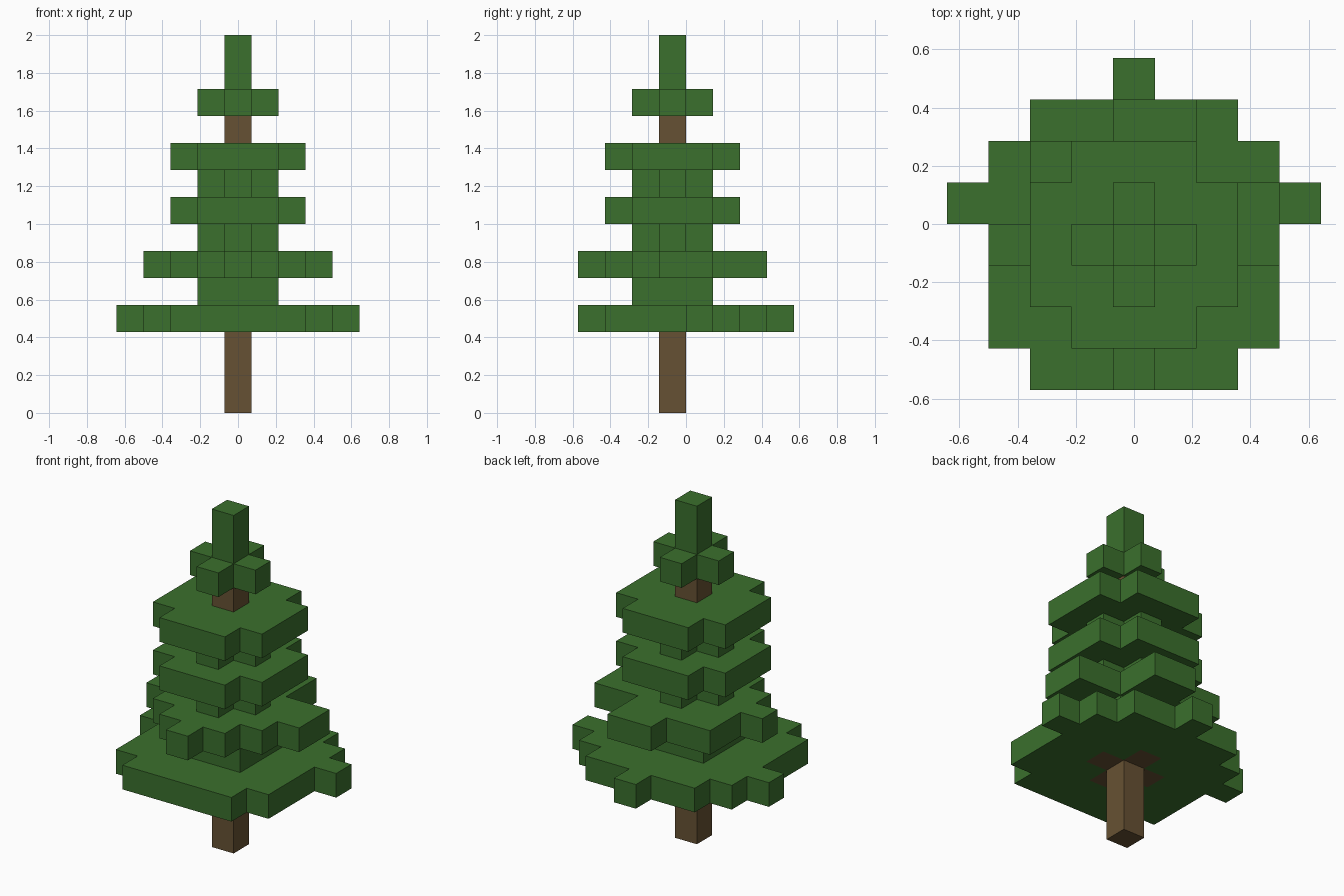
import bpy
import bmesh
from mathutils import Vector

cube = bpy.data.objects.get("Cube")
if cube:
    bpy.data.objects.remove(cube, do_unlink=True)

V = 1 / 7  # block size


def material(name, color):
    mat = bpy.data.materials.new(name)
    mat.diffuse_color = color
    mat.use_nodes = True
    mat.node_tree.nodes["Principled BSDF"].inputs["Base Color"].default_value = color
    return mat


LEAF = material("leaf green", (0.043, 0.162, 0.026, 1))
WOOD = material("bark brown", (0.134, 0.083, 0.033, 1))

# Floor plans, back row first: '#' leaf, 'o' wood, '.' empty
SKIRT = """
....#....
..#####..
.#######.
####o####
.##ooo##.
.###o###.
.#######.
..#####..
"""
WIDE = """
....##...
..####...
..######.
.#######.
..#####..
...###...
....#....
"""
ROUND = """
.###.
#####
#####
#####
.###.
"""
BLOCK = """
###
###
###
"""
CROSS = """
.#.
###
.#.
"""
TIP = "#"
TRUNK = "o"

# Part name, plan, row index of the back row, bottom level, top level
PARTS = [
    ("lower_trunk", TRUNK, 0, 0, 3),
    ("bottom_skirt", SKIRT, 4, 3, 4),
    ("lower_core", BLOCK, 1, 4, 5),
    ("wide_tier", WIDE, 3, 5, 6),
    ("middle_core", CROSS, 1, 6, 7),
    ("middle_tier", ROUND, 2, 7, 8),
    ("upper_core", CROSS, 1, 8, 9),
    ("upper_tier", ROUND, 2, 9, 10),
    ("upper_trunk", TRUNK, 0, 10, 11),
    ("crown", CROSS, 1, 11, 12),
    ("tip", TIP, 0, 12, 14),
]


def read_plan(plan, back, bottom, top):
    """Turn a floor plan into block positions and their kinds."""
    cells = {}
    for r, row in enumerate(plan.split()):
        for c, kind in enumerate(row):
            if kind != ".":
                for z in range(bottom, top):
                    cells[(c - len(row) // 2, back - r, z)] = kind
    return cells


def build(name, cells, occupied):
    """Skin the blocks, leaving out sides that touch another block."""
    bm = bmesh.new()
    for cell, kind in cells.items():
        center = Vector((cell[0], cell[1] - 0.5, cell[2] + 0.5))
        for axis in range(3):
            for sign in (-1, 1):
                n = Vector((0, 0, 0))
                n[axis] = sign
                if tuple(int(a + b) for a, b in zip(cell, n)) in occupied:
                    continue
                u = Vector((0, 0, 0))
                u[(axis + 1) % 3] = 1
                w = n.cross(u)
                corners = (-u - w, u - w, u + w, w - u)
                face = bm.faces.new([bm.verts.new((center + (n + k) / 2) * V)
                                     for k in corners])
                face.material_index = int(kind == "o")
    bmesh.ops.remove_doubles(bm, verts=bm.verts[:], dist=V / 100)
    mesh = bpy.data.meshes.new(name)
    bm.to_mesh(mesh)
    bm.free()
    mesh.materials.append(LEAF)
    mesh.materials.append(WOOD)
    bpy.context.collection.objects.link(bpy.data.objects.new(name, mesh))


plans = {name: read_plan(*spec) for name, *spec in PARTS}
occupied = set().union(*plans.values())
for name, cells in plans.items():
    build(name, cells, occupied)
